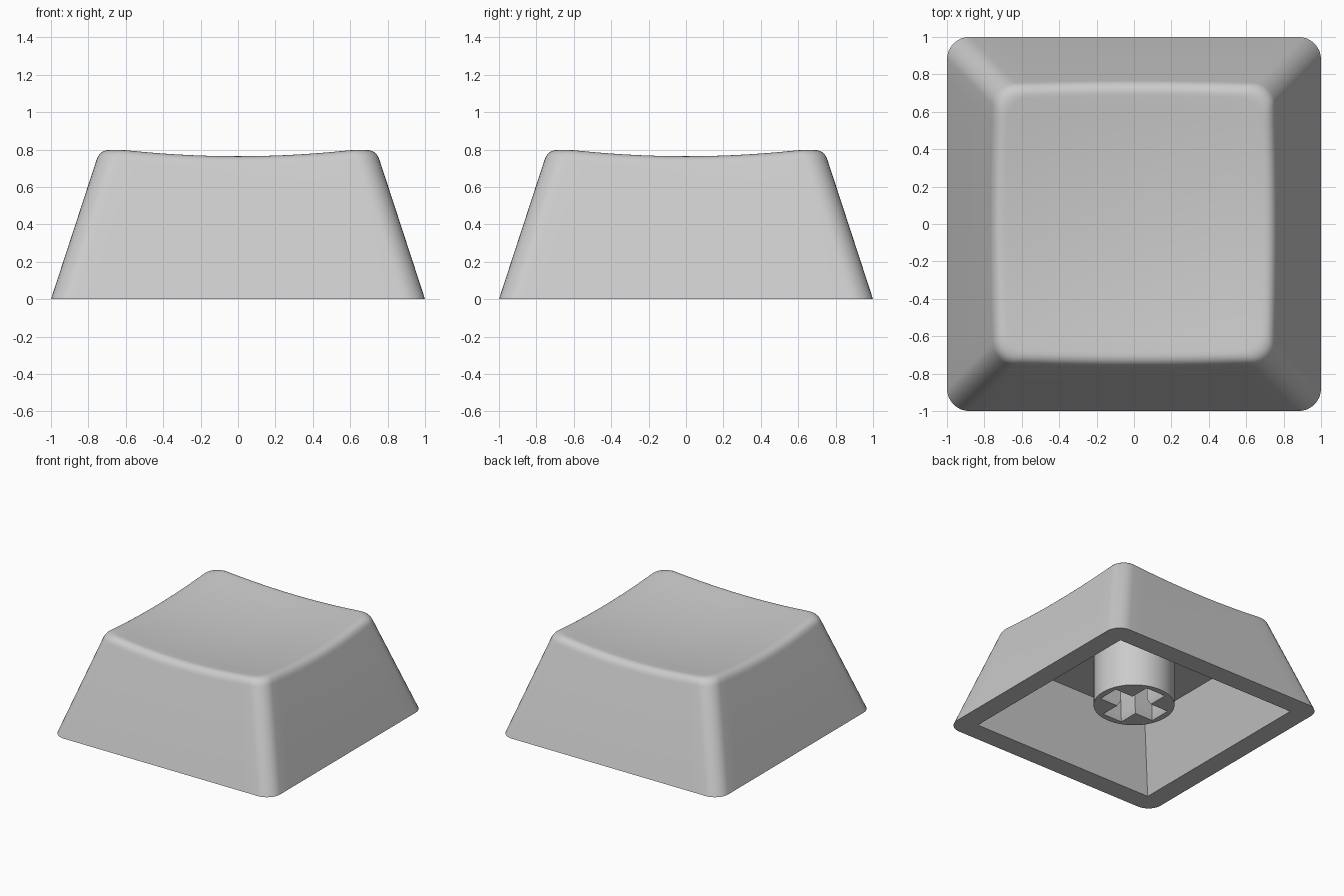
import bpy, bmesh, math

if "Cube" in bpy.data.objects:
    bpy.data.objects.remove(bpy.data.objects["Cube"])

SLOPE = 0.327            # inward lean of the walls per unit of height
RADIUS = 0.12            # vertical corner rounding
INNER, CEILING = 0.835, 0.53

grey = bpy.data.materials.new("mid_grey")
grey.diffuse_color = (0.6, 0.6, 0.6, 1)
grey.use_nodes = True
grey.node_tree.nodes["Principled BSDF"].inputs["Base Color"].default_value = grey.diffuse_color


def dish(x, y):
    """Height of the scooped top."""
    return 0.719 + 0.094 * (x * x + y * y)


def outline(half, r, corner_seg=8, side_seg=14):
    """Rounded square, same point count for every size."""
    pts = []
    c = half - r
    for q in range(4):
        ca, sa = math.cos(q * math.pi / 2), math.sin(q * math.pi / 2)
        local = [(half, -c + 2 * c * i / side_seg) for i in range(side_seg)]
        for i in range(corner_seg):
            a = math.pi / 2 * i / corner_seg
            local.append((c + r * math.cos(a), c + r * math.sin(a)))
        pts += [(x * ca - y * sa, x * sa + y * ca) for x, y in local]
    return pts


def half_at(z):
    return 1 - SLOPE * z


def bridge(bm, a, b):
    n = len(a)
    for i in range(n):
        bm.faces.new((a[i], a[(i + 1) % n], b[(i + 1) % n], b[i]))


def finish(bm, name):
    bmesh.ops.recalc_face_normals(bm, faces=bm.faces)
    mesh = bpy.data.meshes.new(name)
    bm.to_mesh(mesh)
    bm.free()
    mesh.materials.append(grey)
    obj = bpy.data.objects.new(name, mesh)
    bpy.context.collection.objects.link(obj)
    bpy.ops.object.select_all(action='DESELECT')
    obj.select_set(True)
    bpy.context.view_layer.objects.active = obj
    bpy.ops.object.shade_smooth_by_angle(angle=math.radians(30))


def build_shell():
    base = outline(1, RADIUS)
    n = len(base)
    rings = [[(x, y, 0) for x, y in base]]

    # rolled rim: a curve from the wall to the dish around their meeting point
    d, steps = 0.06, 7
    fillet = [[] for _ in range(steps + 1)]
    for i in range(n):
        z = 0.77
        for _ in range(8):
            x, y = outline(half_at(z), RADIUS)[i]
            z = dish(x, y)
        wall = (*outline(half_at(z - d), RADIUS)[i], z - d)
        ix, iy = outline(half_at(z) - d, RADIUS)[i]
        top = (ix, iy, dish(ix, iy))
        for k in range(steps + 1):
            t = k / steps
            fillet[k].append(tuple((1 - t) ** 2 * a + 2 * t * (1 - t) * b + t * t * c
                                   for a, b, c in zip(wall, (x, y, z), top)))
    rings += fillet

    # scooped top, rings shrinking to the centre
    last = fillet[-1]
    for s in (0.9, 0.78, 0.65, 0.52, 0.39, 0.26, 0.13):
        rings.append([(x * s, y * s, dish(x * s, y * s)) for x, y, _ in last])

    bm = bmesh.new()
    loops = [[bm.verts.new(p) for p in ring] for ring in rings]
    for a, b in zip(loops, loops[1:]):
        bridge(bm, a, b)
    centre = bm.verts.new((0, 0, dish(0, 0)))
    for i in range(n):
        bm.faces.new((loops[-1][i], loops[-1][(i + 1) % n], centre))

    # flat bottom rim and sharp-cornered tapered cavity
    def clamp(v):
        return max(-INNER, min(INNER, v))
    s = (INNER - 0.335 * CEILING) / INNER
    lip = [bm.verts.new((clamp(x), clamp(y), 0)) for x, y in base]
    roof = [bm.verts.new((v.co.x * s, v.co.y * s, CEILING)) for v in lip]
    bridge(bm, lip, loops[0])
    bridge(bm, roof, lip)
    mid = bm.verts.new((0, 0, CEILING))
    for i in range(n):
        bm.faces.new((roof[(i + 1) % n], roof[i], mid))
    bmesh.ops.remove_doubles(bm, verts=bm.verts, dist=0.0005)
    finish(bm, "cap_shell")


def cross_outline(arm, w):
    pts = []
    for ca, sa in ((1, 0), (0, 1), (-1, 0), (0, -1)):
        pts += [(x * ca - y * sa, x * sa + y * ca)
                for x, y in ((arm, -w), (arm, w), (w, w))]
    return pts


def build_stem():
    z0, z1, r = 0.115, CEILING + 0.003, 0.305
    arm, w, chamfer = 0.235, 0.07, 0.02
    bm = bmesh.new()

    def ring(pts, z):
        return [bm.verts.new((x, y, z)) for x, y in pts]

    # round outer wall
    circle = [(r * math.cos(math.tau * i / 48), r * math.sin(math.tau * i / 48))
              for i in range(48)]
    low = ring(circle, z0)
    bridge(bm, low, ring(circle, z1))
    # cross socket with a chamfered mouth
    mouth = ring(cross_outline(arm + chamfer, w + chamfer), z0)
    throat = ring(cross_outline(arm, w), z0 + 0.045)
    bridge(bm, throat, mouth)
    bridge(bm, ring(cross_outline(arm, w), z1), throat)
    # end face around the socket
    edges = [bm.edges.get((v[i], v[i - 1])) for v in (low, mouth) for i in range(len(v))]
    bmesh.ops.triangle_fill(bm, edges=edges, use_beauty=True, normal=(0, 0, -1))
    finish(bm, "socket_stem")


build_shell()
build_stem()
